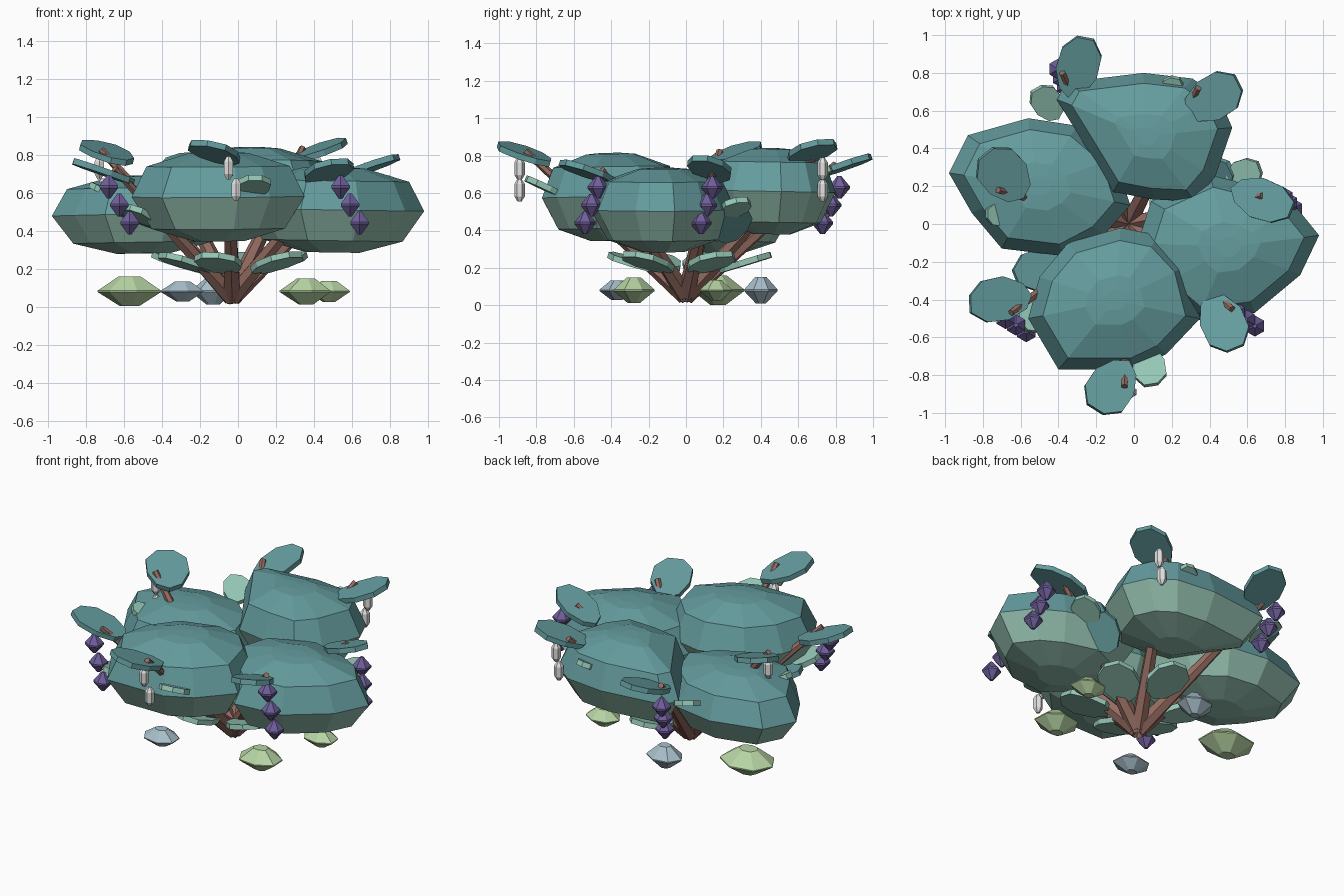
import bpy, bmesh, random
from math import sin, cos, pi, radians, degrees, atan2
from mathutils import Matrix, Vector

random.seed(4)
cube = bpy.data.objects.get("Cube")
if cube:
    bpy.data.objects.remove(cube)


def material(name, r, g, b):
    m = bpy.data.materials.new(name)
    m.use_nodes = True
    m.diffuse_color = (r, g, b, 1)
    m.node_tree.nodes["Principled BSDF"].inputs["Base Color"].default_value = (r, g, b, 1)
    return m


teal = material("teal", .13, .335, .345)
sage = material("sage_green", .28, .5, .41)
mint = material("mint", .3, .57, .47)
bark = material("bark_brown", .3, .15, .12)
purple = material("purple", .16, .115, .33)
white = material("off_white", .77, .77, .76)
lime = material("pale_green", .47, .66, .37)
slate = material("blue_grey", .39, .52, .59)


def polygon(sides, egg=0, jitter=0):
    """Unit outline, optionally widened towards +x and roughened."""
    pts = []
    for i in range(sides):
        a, r = 2 * pi * (i + .5) / sides, 1 + random.uniform(-jitter, jitter)
        pts.append((r * cos(a), r * sin(a) * (1 + egg * cos(a))))
    return pts


def stack(name, outline, rings, matrix, mats, split=0):
    """Scaled copies of an outline joined upwards; faces below ring split take material two."""
    bm = bmesh.new()
    loops = [[bm.verts.new((r * x, r * y, z)) for x, y in outline] for r, z in rings]
    for k, (low, high) in enumerate(zip(loops, loops[1:])):
        for i in range(len(outline)):
            j = (i + 1) % len(outline)
            f = bm.faces.new((low[i], low[j], high[j], high[i]))
            f.material_index = int(k < split)
    bm.faces.new(loops[0][::-1]).material_index = int(split > 0)
    bm.faces.new(loops[-1])
    bm.transform(matrix)
    bmesh.ops.recalc_face_normals(bm, faces=bm.faces[:])
    mesh = bpy.data.meshes.new(name)
    bm.to_mesh(mesh)
    bm.free()
    for m in mats:
        mesh.materials.append(m)
    bpy.context.collection.objects.link(bpy.data.objects.new(name, mesh))


def place(pos, size, spin=0, pitch=0):
    return (Matrix.Translation(pos) @ Matrix.Rotation(radians(spin), 4, 'Z')
            @ Matrix.Rotation(radians(-pitch), 4, 'Y') @ Matrix.Diagonal((*size, 1)))


def heading(x, y):
    return degrees(atan2(y, x))


def branch(name, end, r0, r1):
    a, b = Vector((-.03, 0, .05)), Vector(end)
    turn = (b - a).to_track_quat('Z', 'Y').to_matrix().to_4x4()
    stack(name, polygon(6), [(r0, 0), (r1, (b - a).length)], Matrix.Translation(a) @ turn, [bark])


def pad(name, pos, length, width, spin, pitch, mat):
    stack(name, polygon(9, egg=.15, jitter=.04), [(1, -.016), (1, .016)],
          place(pos, (length, width, 1), spin, pitch), [mat])


# Foliage crowns: teal above the widest ring, sage below
dome = [(.3, -1), (.77, -.72), (1, 0), (.83, .68), (.35, .97), (.14, 1)]
crowns = {
    "front": ((-.1, -.4, .58), .235, [
        (-.56, -.5), (-.4, -.77), (.0, -.77), (.17, -.69), (.35, -.5), (.28, -.22),
        (.13, -.06), (-.07, -.02), (-.35, -.1), (-.5, -.28)]),
    "right": ((.5, -.12, .51), .225, [
        (.98, -.06), (.85, .1), (.68, .19), (.4, .26), (.09, .12), (.02, -.1),
        (.13, -.34), (.33, -.51), (.64, -.47), (.88, -.27)]),
    "back": ((.06, .46, .61), .23, [
        (.52, .51), (.43, .25), (.32, .12), (.1, .13), (-.11, .17), (-.28, .45),
        (-.41, .66), (-.36, .75), (.05, .8), (.31, .77), (.45, .67)]),
    "left": ((-.5, .2, .485), .205, [
        (-.98, .27), (-.88, .47), (-.56, .56), (-.3, .52), (-.1, .35), (-.02, .1),
        (-.16, -.06), (-.37, -.17), (-.7, -.13), (-.86, .06)]),
}
for side, (pos, height, rim) in crowns.items():
    out = Vector((pos[0], pos[1], 0)).normalized()
    lean = Matrix.Rotation(radians(1), 4, Vector((-out.y, out.x, 0)))
    stack(side + "_crown", [(x - pos[0], y - pos[1]) for x, y in rim], dome,
          Matrix.Translation(pos) @ lean @ Matrix.Diagonal((1, 1, height, 1)),
          [teal, sage], split=2)

# Upper teal pads: centre, half length, half width, heading, stem tip, ornament and its drift
pads = [
    ((-.3, .83, .74), .18, .115, 75, (-.38, .8), "beads", (-.4, .82), (.02, -.045)),
    ((.42, .67, .82), .17, .12, 30, (.34, .72), "drops", (.42, .73), (-.02, 0)),
    ((-.12, -.86, .81), .165, .13, -125, (-.05, -.86), "drops", (-.05, -.89), (.04, 0)),
    ((-.71, -.4, .71), .18, .12, 188, (-.65, -.47), "beads", (-.68, -.5), (.055, -.035)),
    ((-.69, .26, .81), .17, .13, 130, (-.72, .18), "drops", (-.73, .2), (.02, -.02)),
    ((.47, -.52, .71), .17, .12, -65, (.52, -.45), "beads", (.54, -.47), (.05, -.035)),
    ((.68, .13, .73), .18, .11, -20, (.68, .15), "beads", (.79, .14), (.025, -.03)),
]
ornaments = {  # rings, size, top height, spacing, count, colour
    "beads": ([(.2, -1), (1, -.1), (1, .1), (.2, 1)], (.056, .056, .06), .63, .095, 3, purple),
    "drops": ([(.4, -1), (1, -.55), (1, .55), (.4, 1)], (.028, .028, .06), .73, .115, 2, white),
}
for n, (pos, ln, wd, spin, tip, kind, hang, drift) in enumerate(pads, 1):
    pad(f"upper_pad_{n}", pos, ln, wd, spin, 19, teal)
    branch(f"branch_{n}", (*tip, pos[2] + .015), .05, .018)
    rings, size, top, gap, count, mat = ornaments[kind]
    for k in range(count):
        at = (hang[0] + k * drift[0], hang[1] + k * drift[1], top - k * gap)
        stack(f"{kind}_{n}_{k + 1}", polygon(6), rings, place(at, size), [mat])

# Mint pads tucked between the crowns
for n, (x, y, z, ln) in enumerate([
        (.08, -.75, .63, .12), (.58, .26, .52, .11), (-.46, .64, .6, .11),
        (-.52, -.48, .48, .11), (-.71, .05, .61, .08), (.2, .71, .7, .08)], 1):
    pad(f"mint_pad_{n}", (x, y, z), ln, ln * .75, heading(x, y), 25, mint)

# Teal pads in the shadow under the crowns
pad("inner_pad_left", (-.48, -.23, .45), .18, .11, 200, 20, teal)
pad("inner_pad_back", (.44, .25, .43), .13, .1, 30, 45, teal)

# Low mint pads around the base
for n, (x, y, ln) in enumerate([(-.1, -.28, .15), (.2, -.2, .16), (.22, .13, .16),
                                (.02, .32, .15), (-.3, .1, .17), (-.28, -.14, .15)], 1):
    pad(f"base_pad_{n}", (x, y, .23), ln, .12, heading(x, y), 17, mint)

# Faceted stones on the ground
for n, (x, y, r, h, mat) in enumerate([
        (-.57, .17, .175, .078, lime), (.36, -.28, .14, .068, lime), (.48, .16, .115, .055, lime),
        (-.29, -.37, .115, .053, slate), (-.13, .4, .115, .07, slate)], 1):
    stack(f"stone_{n}", polygon(7, jitter=.05), [(.3, -1), (1, -.05), (1, .05), (.35, 1)],
          place((x, y, .08), (r, r * .8, h)), [mat])
